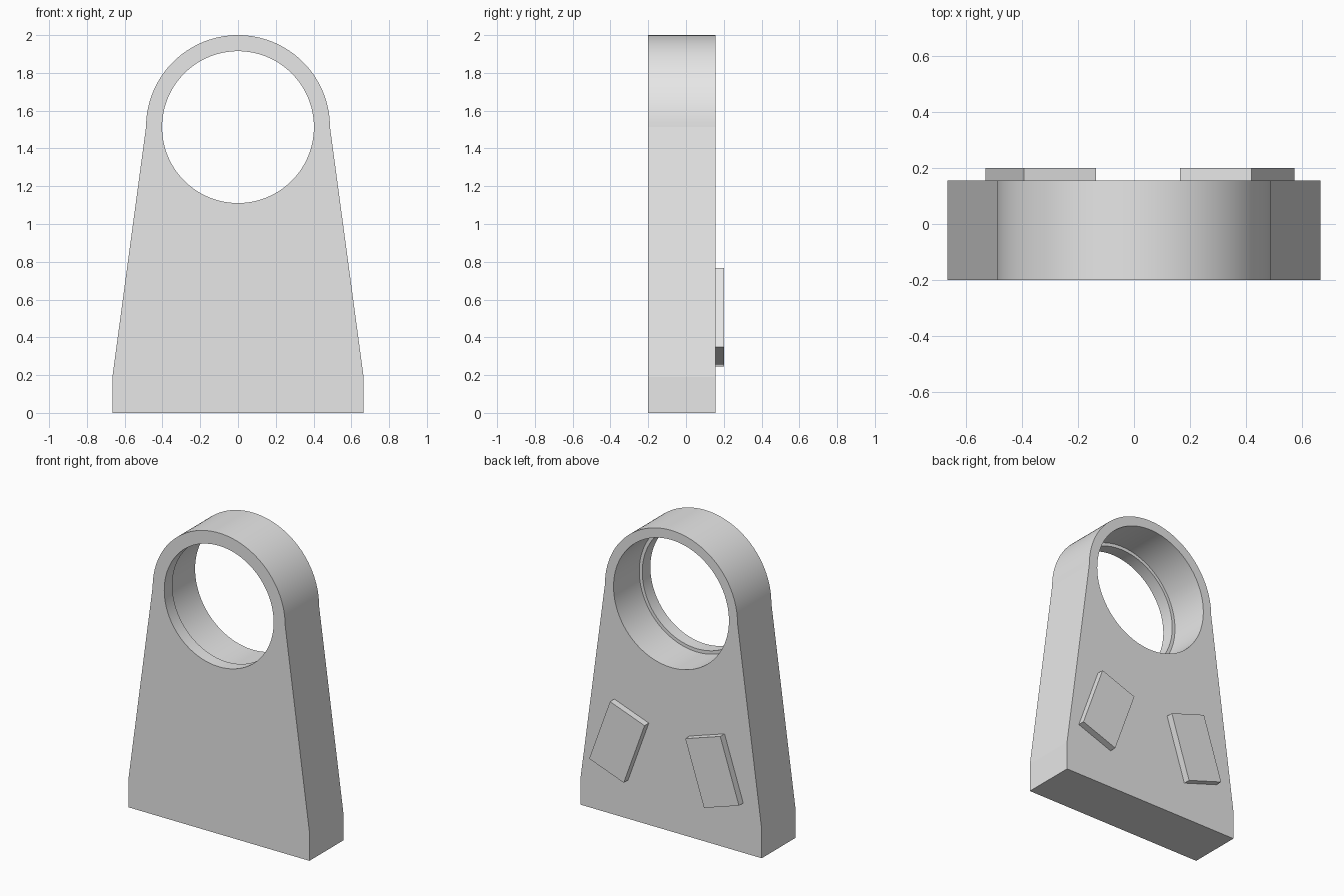
import bpy
import bmesh
from math import pi, cos, sin, radians

cube = bpy.data.objects.get("Cube")
if cube:
    bpy.data.objects.remove(cube, do_unlink=True)

# Main sizes
FRONT, BACK, TIP = -0.2, 0.155, 0.2
BORE_Z, OUTER_R = 1.513, 0.487
LEDGE_Y = -0.115

grey = bpy.data.materials.new("plain grey")
grey.use_nodes = True
grey.diffuse_color = (0.8, 0.8, 0.8, 1)
grey.node_tree.nodes["Principled BSDF"].inputs["Base Color"].default_value = (0.8, 0.8, 0.8, 1)


def slab(name, outline, y0, y1):
    """Extrude an x-z outline from y0 to y1."""
    bm = bmesh.new()
    face = bm.faces.new([bm.verts.new((x, y0, z)) for x, z in outline])
    extruded = bmesh.ops.extrude_face_region(bm, geom=[face])["geom"]
    moved = [v for v in extruded if isinstance(v, bmesh.types.BMVert)]
    bmesh.ops.translate(bm, verts=moved, vec=(0, y1 - y0, 0))
    bmesh.ops.recalc_face_normals(bm, faces=bm.faces)
    mesh = bpy.data.meshes.new(name)
    bm.to_mesh(mesh)
    bm.free()
    obj = bpy.data.objects.new(name, mesh)
    mesh.materials.append(grey)
    bpy.context.collection.objects.link(obj)
    return obj


def arc(radius, sweep, count):
    return [(radius * cos(sweep * i / count), BORE_Z + radius * sin(sweep * i / count))
            for i in range(count + 1)]


def activate(obj):
    bpy.ops.object.select_all(action="DESELECT")
    obj.select_set(True)
    bpy.context.view_layer.objects.active = obj


# Tapered upright with a rounded head
base = [(-0.665, 0.19), (-0.665, 0), (0.665, 0), (0.665, 0.19)]
body = slab("bearing_upright", base + arc(OUTER_R, pi, 64), FRONT, BACK)
activate(body)

# Stepped bore: narrow at the front, wider behind the ledge
for name, radius, y0, y1 in (("narrow_bore", 0.402, FRONT - 0.1, BACK + 0.1),
                             ("wide_bore", 0.424, LEDGE_Y, BACK + 0.1)):
    cutter = slab(name, arc(radius, 2 * pi, 128)[:-1], y0, y1)
    cutter.hide_render = True
    cut = body.modifiers.new(name, "BOOLEAN")
    cut.operation = "DIFFERENCE"
    cut.solver = "EXACT"
    cut.object = cutter
    bpy.ops.object.modifier_apply(modifier=cut.name)
    bpy.data.objects.remove(cutter, do_unlink=True)
bpy.ops.object.shade_smooth_by_angle(angle=radians(5))


# Tilted pads on the back
def pad(name, cx, cz, width, height, tilt):
    c, s = cos(radians(tilt)), sin(radians(tilt))
    corners = [(-1, -1), (1, -1), (1, 1), (-1, 1)]
    outline = [(cx + c * i * width / 2 - s * j * height / 2,
                cz + s * i * width / 2 + c * j * height / 2) for i, j in corners]
    return slab(name, outline, BACK, TIP)


pad("left_pad", 0.368, 0.512, 0.27, 0.447, 20)
pad("right_pad", -0.332, 0.5, 0.27, 0.445, -18)
